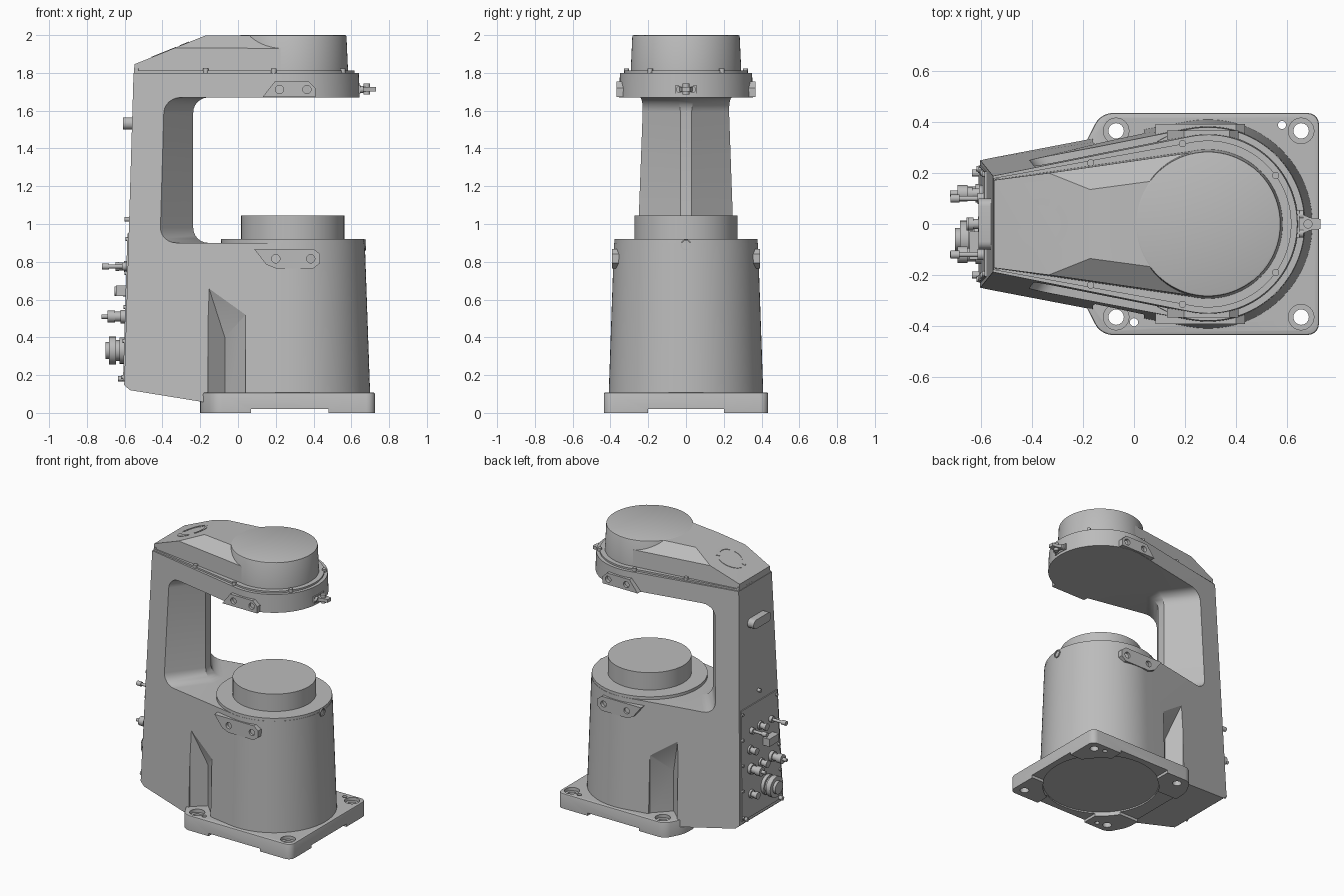
import bpy, bmesh
from math import atan2, acos, cos, sin, pi, hypot
from mathutils import Vector

if "Cube" in bpy.data.objects:
    bpy.data.objects.remove(bpy.data.objects["Cube"])

grey = bpy.data.materials.new("plain_grey")
grey.use_nodes = True
grey.diffuse_color = (0.5, 0.5, 0.5, 1)
grey.node_tree.nodes["Principled BSDF"].inputs["Base Color"].default_value = (0.5, 0.5, 0.5, 1)

AXIS = 0.29  # x of the column centre
SIDES = (1, -1)


def finish(name, bm):
    bmesh.ops.recalc_face_normals(bm, faces=bm.faces[:])
    mesh = bpy.data.meshes.new(name)
    bm.to_mesh(mesh)
    bm.free()
    mesh.materials.append(grey)
    ob = bpy.data.objects.new(name, mesh)
    bpy.context.collection.objects.link(ob)
    return ob


def loft(rings):
    bm = bmesh.new()
    rows = [[bm.verts.new(p) for p in ring] for ring in rings]
    n = len(rows[0])
    for a, b in zip(rows, rows[1:]):
        for i in range(n):
            bm.faces.new((a[i], a[(i + 1) % n], b[(i + 1) % n], b[i]))
    bm.faces.new(rows[0])
    bm.faces.new(rows[-1])
    bmesh.ops.recalc_face_normals(bm, faces=bm.faces[:])
    return bm


def prism(pts, h0, h1, axis="z"):
    def place(p, h):
        return (p[0], p[1], h) if axis == "z" else (p[0], h, p[1])
    return loft([[place(p, h) for p in pts] for h in (h0, h1)])


def box(x0, x1, y0, y1, z0, z1):
    return prism([(x0, y0), (x1, y0), (x1, y1), (x0, y1)], z0, z1)


def cylinder(start, end, r0, r1=None, n=32):
    a, b = Vector(start), Vector(end)
    turn = (b - a).to_track_quat("Z", "Y")
    ring = [turn @ Vector((cos(2 * pi * i / n), sin(2 * pi * i / n), 0)) for i in range(n)]
    return loft([[a + v * r0 for v in ring], [b + v * (r1 or r0) for v in ring]])


def hull(pts):
    bm = bmesh.new()
    bmesh.ops.convex_hull(bm, input=[bm.verts.new(p) for p in pts])
    return bm


def teardrop(xb, w, r, z, n=48):
    """Round front joined by tangents to two back corners."""
    dx = xb - AXIS
    t = atan2(w, dx) - acos(r / hypot(dx, w))
    arc = [t - 2 * t * i / n for i in range(n + 1)]
    return [(xb, w, z)] + [(AXIS + r * cos(a), r * sin(a), z) for a in arc] + [(xb, -w, z)]


def slice_off(bm, point, normal):
    geom = bm.verts[:] + bm.edges[:] + bm.faces[:]
    bmesh.ops.bisect_plane(bm, geom=geom, plane_co=point, plane_no=normal, clear_outer=True)
    bmesh.ops.holes_fill(bm, edges=[e for e in bm.edges if e.is_boundary], sides=0)


def round_edges(bm, test, size, segments=5):
    edges = [e for e in bm.edges if test(*[v.co for v in e.verts])]
    bmesh.ops.bevel(bm, geom=edges, offset=size, segments=segments, profile=0.5, affect="EDGES")


def cut(ob, bm):
    tool = finish("cutter", bm)
    tool.hide_render = True
    mod = ob.modifiers.new("cut", "BOOLEAN")
    mod.operation, mod.solver, mod.object = "DIFFERENCE", "EXACT", tool
    bpy.context.view_layer.objects.active = ob
    bpy.ops.object.modifier_apply(modifier=mod.name)
    bpy.data.objects.remove(tool)


# Base plate with corner feet, counterbored bolt holes and dowel holes
bm = prism([(-.2, -.3), (-.13, -.435), (.725, -.435), (.725, .435), (-.13, .435), (-.2, .3)], 0, .108)
round_edges(bm, lambda a, b: abs(a.z - b.z) > .05, .045)
round_edges(bm, lambda a, b: min(a.z, b.z) > .1, .008, 2)
plate = finish("base_plate", bm)
cut(plate, box(.07, .48, -.6, .6, -.1, .02))
cut(plate, box(-.6, 1, -.2, .2, -.1, .02))
cut(plate, cylinder((AXIS, 0, -.1), (AXIS, 0, .03), .39, n=64))
for s in SIDES:
    for x in (-.07, .655):
        cut(plate, cylinder((x, s * .365, .085), (x, s * .365, .2), .05))
        cut(plate, cylinder((x, s * .365, -.1), (x, s * .365, .2), .03))
for x, y in ((.58, .388), (0, -.385)):
    cut(plate, cylinder((x, y, -.1), (x, y, .2), .016, n=16))

# C-shaped frame: drafted teardrop with the working gap taken out
bm = loft([teardrop(-.607 + .03 * z, .255 - .037 * z, .413 - .035 * z, z) for z in (.05, 1.8)])
slice_off(bm, (-.57, 0, .12), (-.06, 0, -.37))
slice_off(bm, (-.6, 0, .145), (-.7, 0, -.8))
frame = finish("c_frame", bm)
gap = prism([(-.237, -.03), (-.237, .03), (-.62, .52), (1.2, .52), (1.2, -.52), (-.62, -.52)], .9, 1.67)
round_edges(gap, lambda a, b: abs(a.z - b.z) < .01 and a.x < 0 and b.x < 0 and abs(a.y - b.y) < .6, .08, 6)
cut(frame, gap)
# Side pockets that clear the rear bolts
for s in SIDES:
    rim = [(-.16, .32, .68), (-.16, .6, .7), (.04, .355, .52), (.04, .6, .52), (-.07, .24, .4)]
    cut(frame, hull([(x, s * y, h) for x, y, z in rim for h in (z, -.1)]))

# Column top, lower pole and skirt at the foot
finish("column_collar", cylinder((AXIS, 0, .88), (AXIS, 0, .92), .3805, .379, 96))
finish("lower_pole", cylinder((AXIS, 0, .9), (AXIS, 0, 1.045), .273, n=96))
port = finish("front_port", cylinder((.64, 0, .89), (.678, 0, .89), .029))
cut(port, cylinder((.67, 0, .89), (.7, 0, .89), .022))

# Head cover: flange, sloped tail with chamfered shoulders, round dome
finish("cover_flange", loft([teardrop(-.55, .18, .327, z) for z in (1.79, 1.812)]))
bm = loft([teardrop(-.55, .173, .292, 1.8), teardrop(-.545, .168, .283, 1.998)])
slice_off(bm, (-.55, 0, 1.845), (-.15, 0, .37))
for s in SIDES:
    edge, far, top = (Vector((x, s * y, z)) for x, y, z in
                      ((-.27, .212, 1.93), (.1, .262, 1.93), (-.1, .145, 1.998)))
    normal = (far - edge).cross(top - edge)
    slice_off(bm, edge, normal if normal.z > 0 else -normal)
finish("cover_tail", bm)
bm = cylinder((AXIS, 0, 1.8), (AXIS, 0, 2), .293, .284, 96)
round_edges(bm, lambda a, b: min(a.z, b.z) > 1.99, .008, 2)
finish("cover_dome", bm)

# Three thin arcs on the sloped tail
for k in range(3):
    angles = [pi / 3 + k * 2 * pi / 3 + .2 + i * .17 for i in range(11)]
    pts = [(r, a) for r, seq in ((.1, angles), (.075, angles[::-1])) for a in seq]
    flat = [(-.36 + r * cos(a), r * sin(a)) for r, a in pts]
    finish("tail_arc", loft([[(x, y, 1.845 + (x + .55) * .405 + h) for x, y in flat] for h in (-.01, .003)]))

# Cover screws
for x, y in ((-.535, .165), (-.17, .24), (.19, .315), (.555, .19)):
    for s in SIDES:
        finish("cover_screw", cylinder((x, s * y, 1.8), (x, s * y, 1.823), .014, n=16))

# Flat mounting pads on both sides of column and head
low = [(.085, .868), (.4, .868), (.435, .84), (.435, .793), (.4, .765), (.2, .765), (.15, .785)]
high = [(.13, 1.672), (.195, 1.755), (.375, 1.755), (.41, 1.72), (.41, 1.672)]
for name, pts, depth, holes, z in (("column_pad", low, .392, (.2, .385), .816),
                                   ("head_pad", high, .367, (.22, .365), 1.712)):
    for s in SIDES:
        pad = finish(name, prism(pts, s * .29, s * depth, "y"))
        for x in holes:
            cut(pad, cylinder((x, s * (depth - .025), z), (x, s * .5, z), .022, n=24))

# Latch on the nose of the head
finish("latch_block", box(.61, .648, -.055, .055, 1.69, 1.735))
finish("latch_lug", prism([(.63, -.05), (.69, -.025), (.73, -.02), (.73, .02), (.69, .025), (.63, .05)], 1.702, 1.725))
finish("latch_pin", cylinder((.682, 0, 1.685), (.682, 0, 1.745), .018, n=20))
for s in SIDES:
    finish("latch_bolt", cylinder((.64, s * .035, 1.712), (.665, s * .035, 1.712), .018, n=16))


def back_x(z):
    return -.607 + .03 * z


# Rear service panel and its screws
finish("rear_panel", hull([(back_x(z) + d, s * (.235 - .03 * z), z)
                           for z in (.17, .95) for d in (.005, -.007) for s in SIDES]))
for z in (.19, .38, .56, .74, .92):
    for s in SIDES:
        y = s * (.222 - .03 * z)
        finish("panel_screw", cylinder((-.57, y, z), (back_x(z) - .016, y, z), .011, n=12))

# Rear connectors: stepped turned bodies of (radius, reach)
plug = ((.036, .03), (.026, .06), (.032, .1), (.012, .13))
gland = ((.03, .02), (.02, .045), (.025, .065))
spindle = ((.022, .03), (.01, .1), (.016, .135))
socket = ((.07, .03), (.055, .05), (.074, .085), (.045, .105))
for y, z, steps in ((.1, .775, spindle), (0, .775, gland), (-.12, .775, spindle),
                    (.12, .645, gland), (.12, .51, plug), (0, .51, gland),
                    (-.12, .51, plug), (-.06, .33, socket), (.12, .33, gland)):
    start = back_x(z) + .01
    for r, reach in steps:
        end = back_x(z) - reach
        finish("rear_connector", cylinder((start, y, z), (end, y, z), r, n=24))
        start = end
finish("rear_data_port", box(-.645, -.57, -.14, -.03, .62, .675))
for s in SIDES:
    finish("lower_stud", cylinder((-.58, s * .2, .18), (-.635, s * .2, .18), .014, n=12))
finish("upper_nub", cylinder((-.56, 0, 1.025), (-.6, 0, 1.025), .012, n=12))

# Oval plug plate high on the back
bm = box(-.61, -.55, -.1, .1, 1.5, 1.565)
round_edges(bm, lambda a, b: abs(a.x - b.x) > .05, .031)
finish("upper_plug", bm)

for ob in bpy.context.scene.objects:
    ob.select_set(ob.type == "MESH")
bpy.context.view_layer.objects.active = frame
bpy.ops.object.shade_smooth_by_angle(angle=.5)
